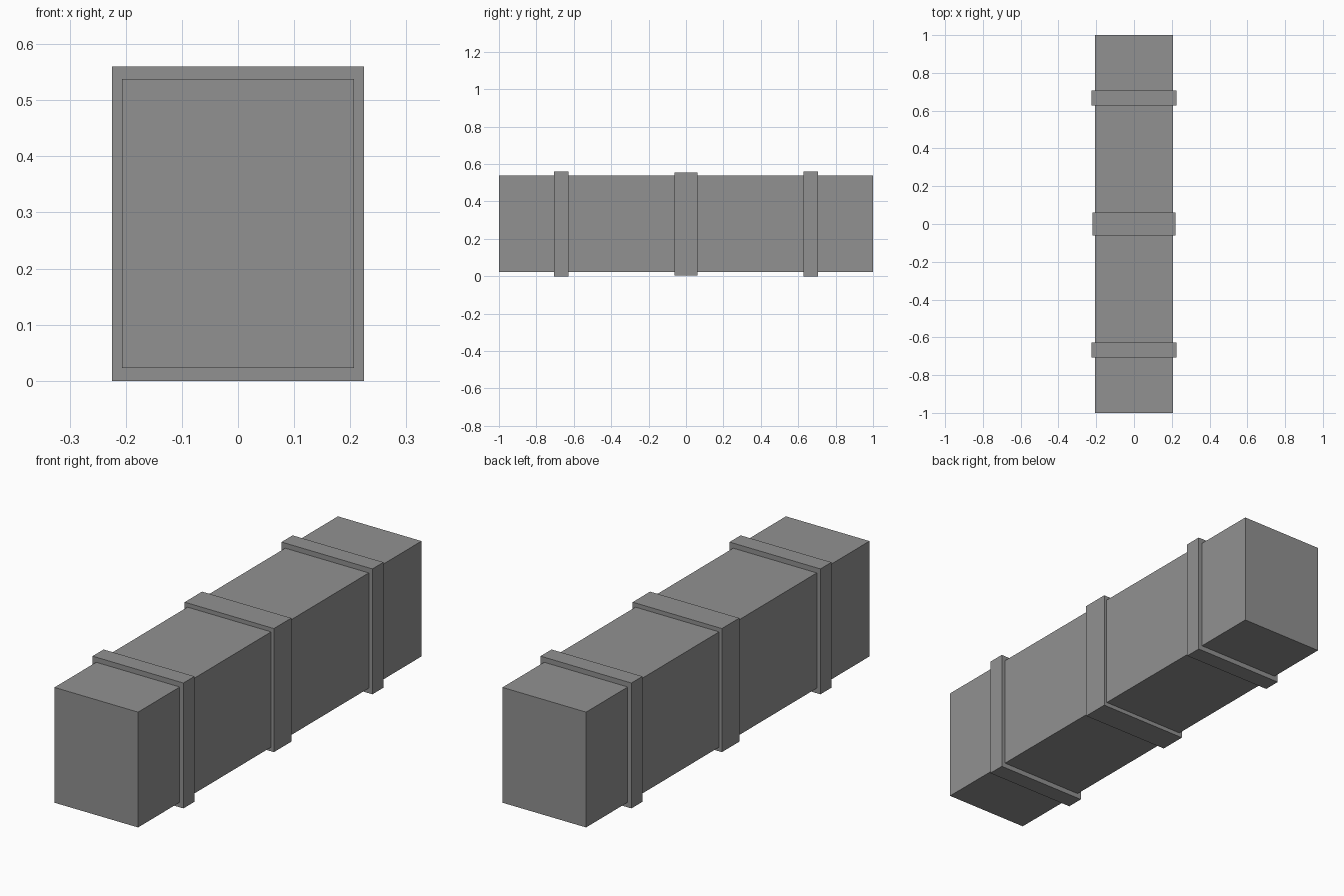
import bpy

if "Cube" in bpy.data.objects:
    bpy.data.objects.remove(bpy.data.objects["Cube"])

CENTRE_Z = 0.28

# Dark grey shared by all parts
grey = bpy.data.materials.new("dark_grey")
grey.diffuse_color = (0.285, 0.285, 0.285, 1)
grey.use_nodes = True
grey.node_tree.nodes["Principled BSDF"].inputs["Base Color"].default_value = grey.diffuse_color


def block(name, width, length, height, y=0.0):
    bpy.ops.mesh.primitive_cube_add(size=1, location=(0, y, CENTRE_Z))
    obj = bpy.context.object
    obj.name = name
    obj.scale = (width, length, height)
    bpy.ops.object.transform_apply(location=False, rotation=False, scale=True)
    obj.data.materials.append(grey)
    return obj


# Long rectangular beam
block("beam", 0.413, 2.0, 0.515)

# Wide band around the middle
block("middle_band", 0.441, 0.123, 0.552)

# Narrow, slightly thicker bands towards each end
for label, side in (("front", -1), ("back", 1)):
    block(label + "_band", 0.449, 0.078, 0.56, side * 0.667)
